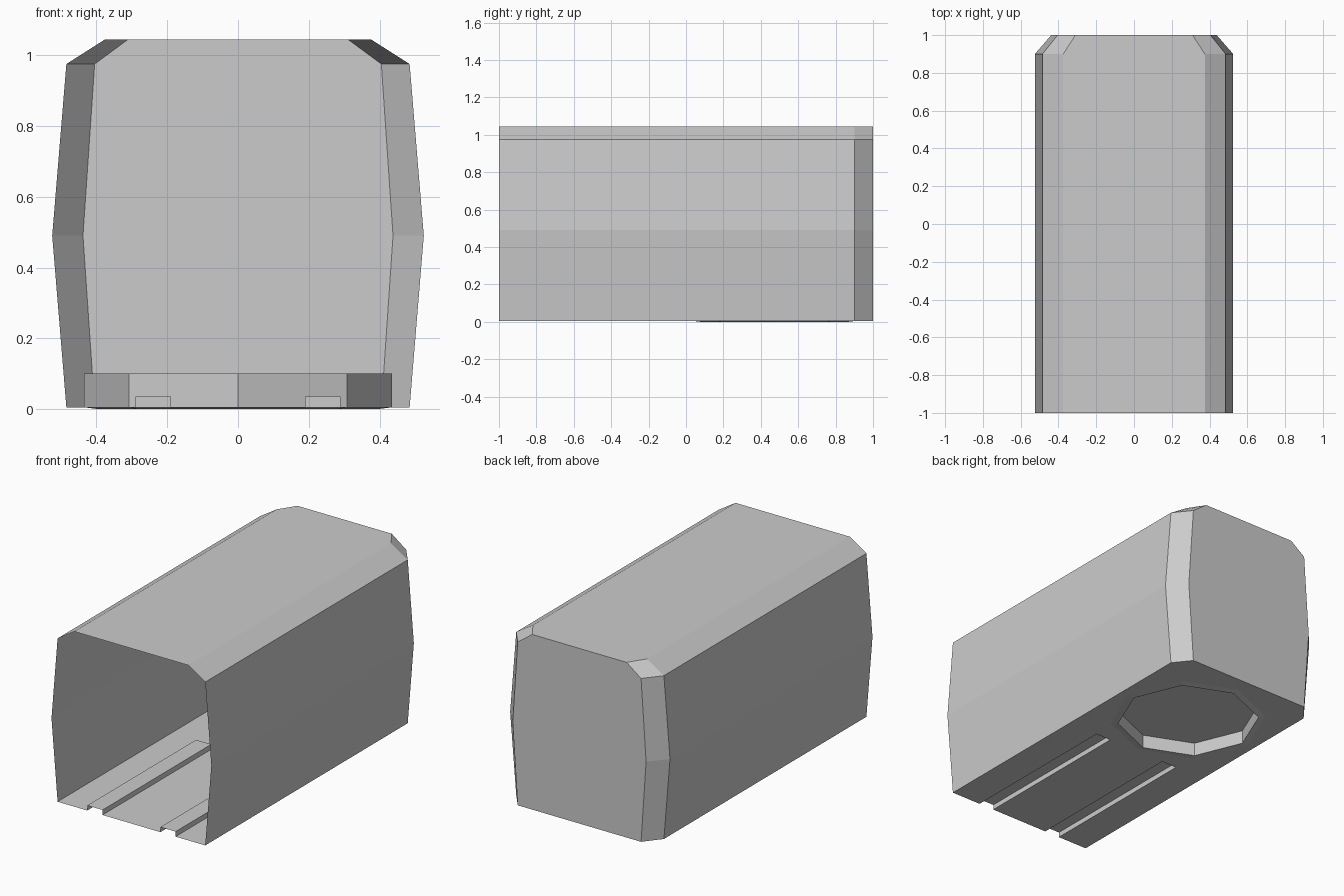
import bpy, bmesh, math

if "Cube" in bpy.data.objects:
    bpy.data.objects.remove(bpy.data.objects["Cube"])

FLOOR_Z = 0.005


def finish(name, bm, flip=False):
    bmesh.ops.remove_doubles(bm, verts=bm.verts, dist=1e-5)
    bmesh.ops.recalc_face_normals(bm, faces=bm.faces)
    if flip:
        bmesh.ops.reverse_faces(bm, faces=bm.faces)
    mesh = bpy.data.meshes.new(name)
    bm.to_mesh(mesh)
    bm.free()
    obj = bpy.data.objects.new(name, mesh)
    bpy.context.collection.objects.link(obj)
    return obj


def loft(bm, rows, closed=False):
    """Quads between successive rows of points; returns the vertex rows."""
    vs = [[bm.verts.new(p) for p in row] for row in rows]
    for a, b in zip(vs, vs[1:]):
        n = len(a)
        for i in range(n if closed else n - 1):
            j = (i + 1) % n
            bm.faces.new((a[i], a[j], b[j], b[i]))
    return vs


def mirrored(half, y):
    pts = half + [(-x, z) for x, z in reversed(half)]
    return [(x, y, z) for x, z in pts]


def octagon(r, z, cy=0.473):
    return [(r * math.cos(k * math.pi / 4), cy + r * math.sin(k * math.pi / 4), z)
            for k in range(8)]


# Shell: bulged walls and chamfered roof, open front, chamfered closed back
full = [(0.485, FLOOR_Z), (0.525, 0.49), (0.485, 0.975), (0.375, 1.045)]
inset = [(0.405, FLOOR_Z), (0.438, 0.49), (0.405, 0.975), (0.31, 1.045)]
bm = bmesh.new()
rows = loft(bm, [mirrored(full, -1), mirrored(full, 0.9), mirrored(inset, 1)])
bm.faces.new(rows[-1])
finish("shell", bm)

# Floor: outline notched by the two grooves, with an octagonal hole
G0, G1, GY, GZ = 0.19, 0.29, 0.02, 0.035
half = [(G0, -1), (G0, GY), (G1, GY), (G1, -1), (0.485, -1), (0.485, 0.9), (0.405, 1)]
outline = [(x, y, FLOOR_Z) for x, y in half + [(-x, y) for x, y in reversed(half)]]
bm = bmesh.new()
edges = []
for ring in (outline, octagon(0.435, FLOOR_Z)):
    vs = [bm.verts.new(p) for p in ring]
    edges += [bm.edges.new((vs[i], vs[(i + 1) % len(vs)])) for i in range(len(vs))]
bmesh.ops.triangle_fill(bm, edges=edges, use_beauty=True, normal=(0, 0, -1))
finish("floor", bm)

# Grooves raised into the floor
for side, s in (("right", 1), ("left", -1)):
    bm = bmesh.new()
    section = [(G0, FLOOR_Z), (G0, GZ), (G1, GZ), (G1, FLOOR_Z)]
    rows = loft(bm, [[(s * x, y, z) for x, z in section] for y in (-1, GY)])
    bm.faces.new(rows[-1])
    finish("groove_" + side, bm)

# Octagonal socket: lip, recess wall and ceiling seen from below
bm = bmesh.new()
rows = loft(bm, [octagon(0.435, FLOOR_Z), octagon(0.395, 0), octagon(0.395, 0.08)], True)
bm.faces.new(rows[-1])
finish("socket_recess", bm)

# Socket housing standing on the inside of the floor
bm = bmesh.new()
rows = loft(bm, [octagon(0.435, FLOOR_Z), octagon(0.435, 0.1)], True)
bm.faces.new(rows[-1])
finish("socket_housing", bm)
